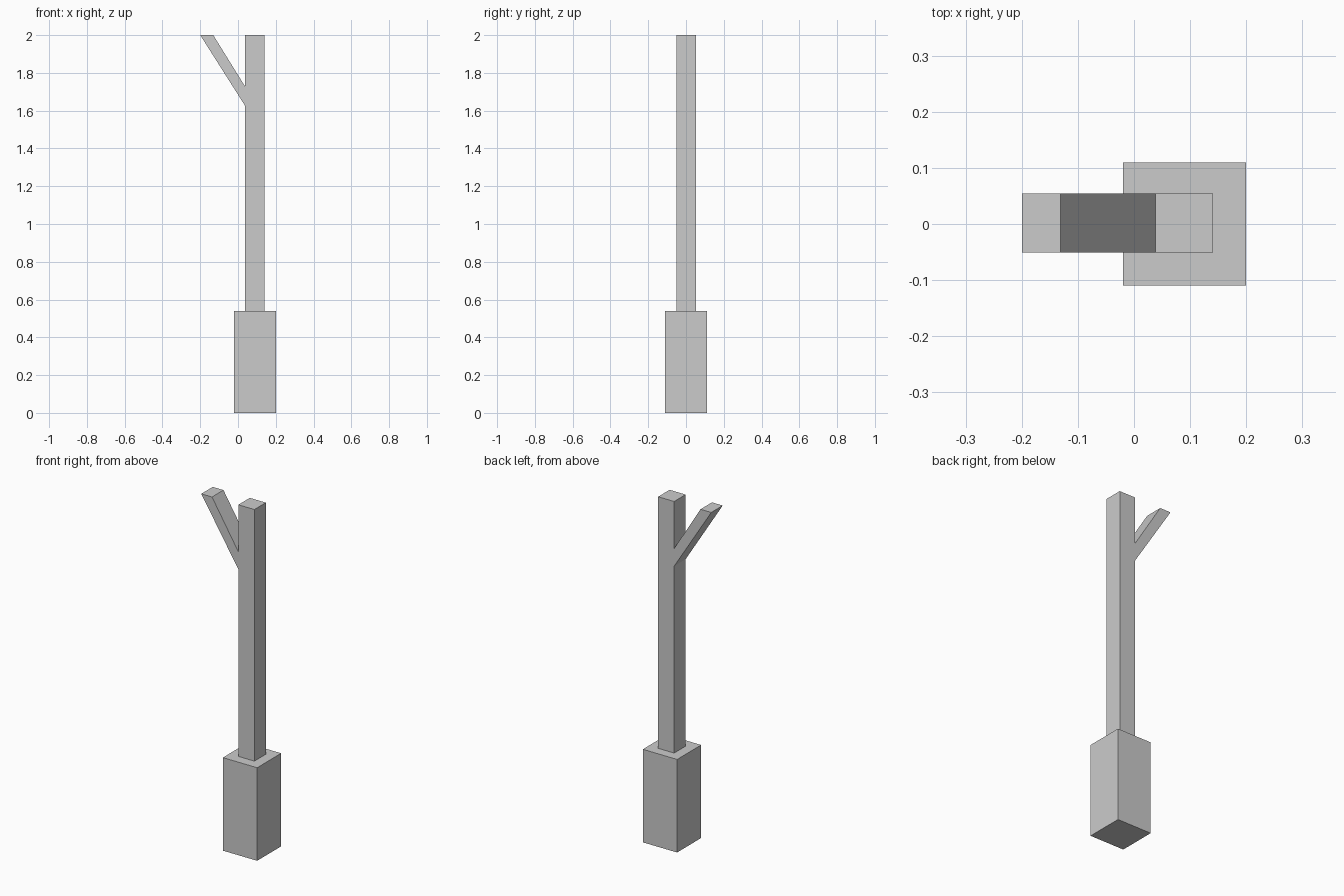
import bpy
import bmesh

cube = bpy.data.objects.get("Cube")
if cube:
    bpy.data.objects.remove(cube, do_unlink=True)

grey = bpy.data.materials.new("plain grey")
colour = (0.6, 0.6, 0.6, 1)
grey.diffuse_color = colour
grey.use_nodes = True
grey.node_tree.nodes["Principled BSDF"].inputs["Base Color"].default_value = colour


def prism(name, profile, y_front, y_back):
    """Extrude an x-z outline from the front to the back."""
    bm = bmesh.new()
    face = bm.faces.new([bm.verts.new((x, y_front, z)) for x, z in profile])
    out = bmesh.ops.extrude_face_region(bm, geom=[face])
    moved = [v for v in out["geom"] if isinstance(v, bmesh.types.BMVert)]
    bmesh.ops.translate(bm, verts=moved, vec=(0, y_back - y_front, 0))
    bmesh.ops.recalc_face_normals(bm, faces=bm.faces)
    mesh = bpy.data.meshes.new(name)
    bm.to_mesh(mesh)
    bm.free()
    mesh.materials.append(grey)
    obj = bpy.data.objects.new(name, mesh)
    bpy.context.collection.objects.link(obj)


def rectangle(left, right, bottom, top):
    return [(left, bottom), (right, bottom), (right, top), (left, top)]


# Square footing, slim post, and slanted branch cut level at the top
front, back = -0.051, 0.054
post_left, post_right, base_top = 0.038, 0.141, 0.54
prism("base_block", rectangle(-0.02, 0.2, 0, base_top), -0.11, 0.11)
prism("post", rectangle(post_left, post_right, base_top, 2), front, back)
prism("slanted_branch",
      [(post_left, 1.625), (post_left, 1.727), (-0.131, 2), (-0.2, 2)],
      front, back)
